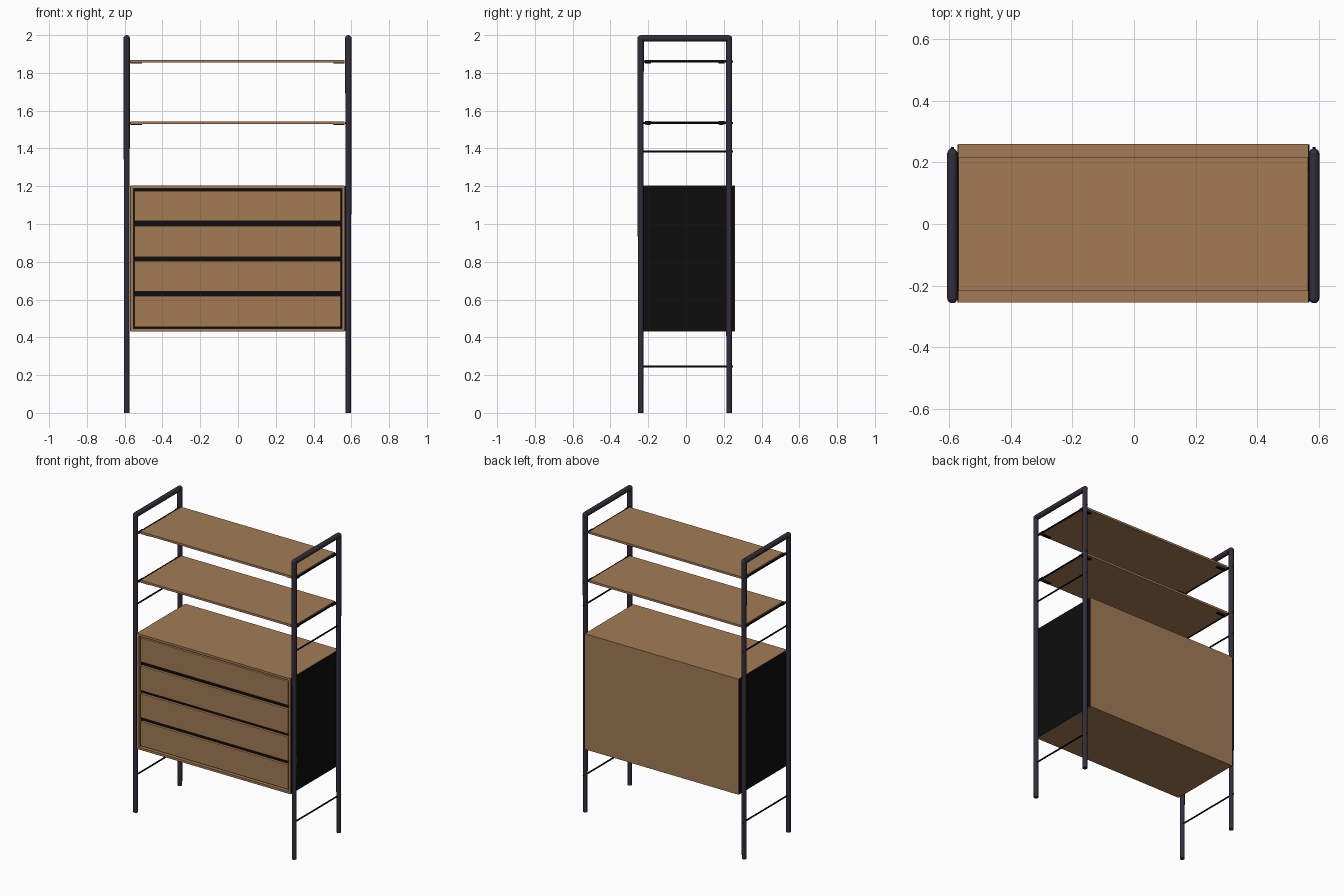
import bpy, math
from mathutils import Vector

cube = bpy.data.objects.get("Cube")
if cube:
    bpy.data.objects.remove(cube, do_unlink=True)


def material(name, rgb):
    m = bpy.data.materials.new(name)
    m.use_nodes = True
    colour = (*rgb, 1)
    m.diffuse_color = colour
    bsdf = m.node_tree.nodes["Principled BSDF"]
    bsdf.inputs["Base Color"].default_value = colour
    bsdf.inputs["Roughness"].default_value = 0.6
    return m


wood = material("warm wood", (0.36, 0.198, 0.09))
metal = material("dark violet metal", (0.033, 0.026, 0.042))
black = material("black", (0.004, 0.004, 0.004))


def box(name, x, y, z, mat, bevel=0.0):
    """Box from (min, max) pairs on each axis."""
    bpy.ops.mesh.primitive_cube_add(size=1, location=[sum(p) / 2 for p in (x, y, z)])
    ob = bpy.context.object
    ob.name = name
    ob.scale = [p[1] - p[0] for p in (x, y, z)]
    bpy.ops.object.transform_apply(location=False, rotation=False, scale=True)
    ob.data.materials.append(mat)
    if bevel:
        mod = ob.modifiers.new("soft edges", "BEVEL")
        mod.width, mod.segments = bevel, 2
    return ob


def rod(name, a, b, r1, r2, mat, sides=12):
    """Round bar from a to b, tapering from r1 to r2."""
    a, b = Vector(a), Vector(b)
    bpy.ops.mesh.primitive_cone_add(vertices=sides, radius1=r1, radius2=r2,
                                    depth=(b - a).length, location=(a + b) / 2)
    ob = bpy.context.object
    ob.name = name
    ob.rotation_euler = (b - a).to_track_quat("Z", "Y").to_euler()
    ob.data.materials.append(mat)
    bpy.ops.object.shade_smooth_by_angle(angle=math.radians(40))
    return ob


# Cabinet case
L, R = -0.569, 0.565
F, B = -0.255, 0.26
BOT, TOP = 0.432, 1.204
T = 0.015
box("cabinet_top", (L, R), (F, B), (TOP - T, TOP), wood)
box("cabinet_bottom", (L, R), (F, B), (BOT, BOT + T), wood)
box("cabinet_back", (L, R), (B - T, B), (BOT + T, TOP - T), wood)
box("cabinet_side_right", (L, L + T), (F, B - T), (BOT + T, TOP - T), wood)
box("cabinet_side_left", (R - T, R), (F, B - T), (BOT + T, TOP - T), wood)
box("cabinet_interior", (L + T, R - T), (F + 0.025, B - T), (BOT + T, TOP - T), black)
for side, x in (("right", (L - 0.004, L)), ("left", (R, R + 0.004))):
    box("side_panel_" + side, x, (F + 0.001, B - 0.002), (BOT + 0.002, TOP - 0.002), black)

# Drawer fronts
for i, z in enumerate(((0.455, 0.619), (0.643, 0.804), (0.825, 0.99), (1.016, 1.176))):
    box(f"drawer_front_{i + 1}", (L + T + 0.006, R - T - 0.006),
        (F + 0.008, F + 0.03), z, wood, 0.002)

# Open shelves with clips underneath
for name, z in (("lower", 1.536), ("upper", 1.861)):
    box(name + "_shelf", (L, R), (-0.215, 0.216), (z - 0.007, z + 0.007), wood)
    for sx, end in ((1, L), (-1, R)):
        for y in (-0.2, 0.187):
            inner = end + sx * 0.06
            box(name + "_shelf_clip", (min(end, inner), max(end, inner)),
                (y - 0.01, y + 0.01), (z - 0.012, z - 0.007), black)
            rod(name + "_shelf_knob", (end - sx * 0.009, y - 0.016, z - 0.001),
                (end - sx * 0.009, y + 0.016, z - 0.001), 0.009, 0.009, black)

# Side frames: tapered posts, top rail, cross rods
YF, YB = -0.24, 0.228
for side, x in (("right", -0.589), ("left", 0.584)):
    for pos, y in (("front", YF), ("back", YB)):
        rod(f"post_{pos}_{side}", (x, y, 0), (x, y, 1.983), 0.0145, 0.0165, metal, 16)
        bpy.ops.mesh.primitive_uv_sphere_add(segments=16, ring_count=8, radius=0.017,
                                             location=(x, y, 1.982))
        corner = bpy.context.object
        corner.name = f"frame_corner_{pos}_{side}"
        corner.data.materials.append(metal)
        bpy.ops.object.shade_smooth_by_angle(angle=math.radians(40))
    rod("top_rail_" + side, (x, YF, 1.983), (x, YB, 1.983), 0.017, 0.017, metal, 16)
    for z in (0.245, 1.383):
        rod("cross_rod_" + side, (x, YF, z), (x, YB + 0.019, z), 0.005, 0.005, black, 8)
    for z in (1.535, 1.86):
        inner = x + math.copysign(0.01, -x)
        rod("shelf_rod_" + side, (inner, YF, z), (inner, YB, z), 0.006, 0.006, black, 8)
    # Small end caps behind the back posts
    for z in (0.245, 1.383, 1.535, 1.86):
        rod("rod_cap_" + side, (x, YB, z), (x, YB + 0.021, z), 0.007, 0.005, metal, 8)
